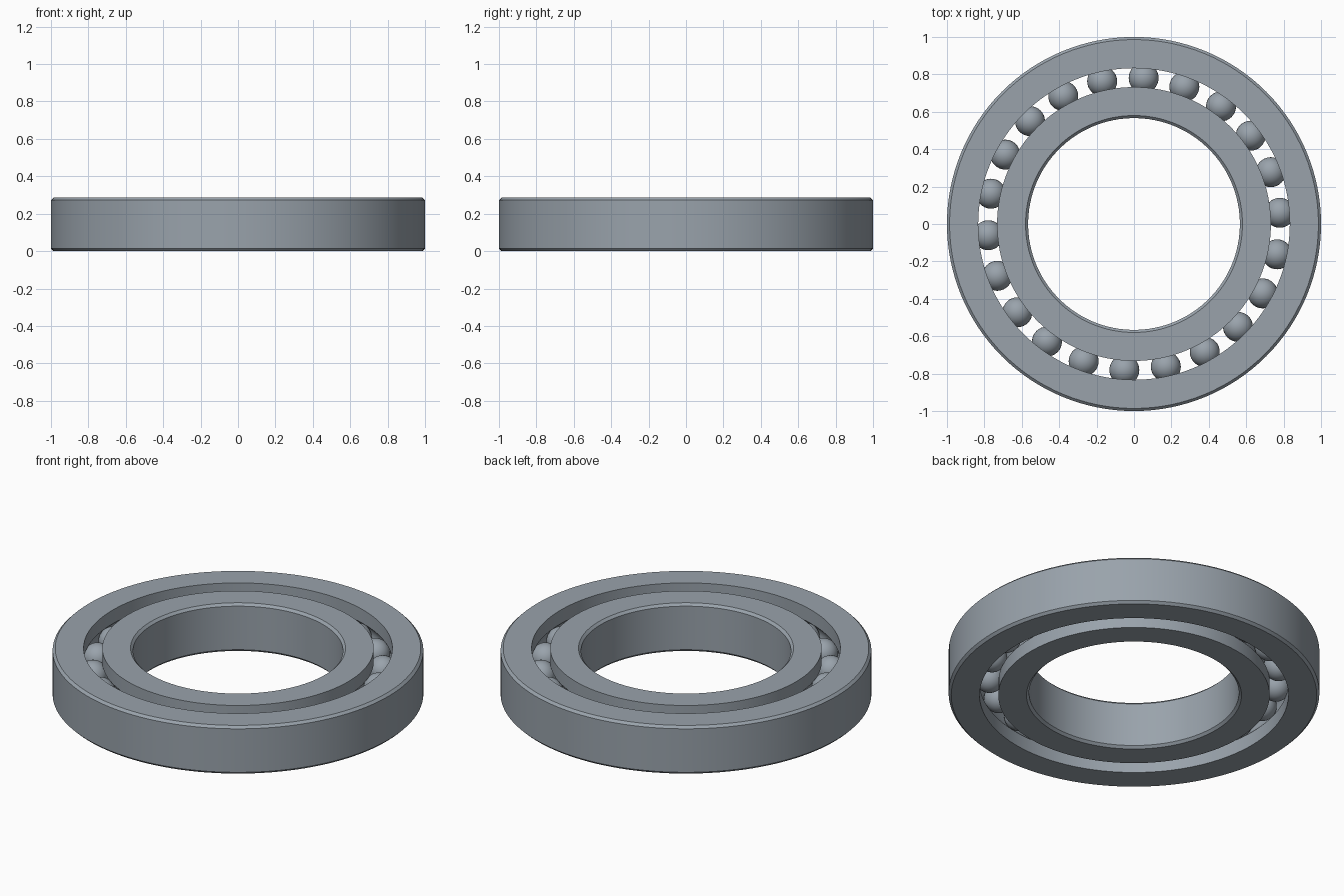
import bpy, bmesh
from math import sin, cos, pi, radians, asin, acos

cube = bpy.data.objects.get("Cube")
if cube:
    bpy.data.objects.remove(cube, do_unlink=True)

HEIGHT = 0.287
MID = HEIGHT / 2
CHAMFER = 0.014
PITCH = 0.782        # radius of the circle of balls
BALL = 0.08
BALLS = 22
SEGMENTS = 128

steel = bpy.data.materials.new("grey steel")
steel.use_nodes = True
colour = (0.32, 0.365, 0.41, 1)
steel.diffuse_color = colour
steel.node_tree.nodes["Principled BSDF"].inputs["Base Color"].default_value = colour


def add_object(name, bm):
    mesh = bpy.data.meshes.new(name)
    bmesh.ops.recalc_face_normals(bm, faces=bm.faces)
    bm.to_mesh(mesh)
    bm.free()
    mesh.materials.append(steel)
    obj = bpy.data.objects.new(name, mesh)
    bpy.context.collection.objects.link(obj)
    bpy.ops.object.select_all(action='DESELECT')
    obj.select_set(True)
    bpy.context.view_layer.objects.active = obj
    bpy.ops.object.shade_smooth_by_angle(angle=radians(30))
    return obj


def race(name, plain, grooved):
    """Lathe a ring: chamfered wall on one side, ball groove on the other."""
    side = 1 if grooved > PITCH else -1
    flat = plain - side * CHAMFER
    profile = [(grooved, 0), (flat, 0), (plain, CHAMFER),
               (plain, HEIGHT - CHAMFER), (flat, HEIGHT), (grooved, HEIGHT)]
    # Groove arc concentric with the balls, from top to bottom
    reach = acos(abs(grooved - PITCH) / BALL)
    steps = 12
    for i in range(steps + 1):
        a = reach * (1 - 2 * i / steps)
        profile.append((PITCH + side * BALL * cos(a), MID + BALL * sin(a)))

    bm = bmesh.new()
    loops = []
    for s in range(SEGMENTS):
        t = 2 * pi * s / SEGMENTS
        loops.append([bm.verts.new((r * cos(t), r * sin(t), z)) for r, z in profile])
    n = len(profile)
    for s in range(SEGMENTS):
        a, b = loops[s], loops[(s + 1) % SEGMENTS]
        for i in range(n):
            j = (i + 1) % n
            bm.faces.new((a[i], b[i], b[j], a[j]))
    return add_object(name, bm)


# Rings
race("outer_ring", 1.0, 0.833)
race("inner_ring", 0.566, 0.732)

# Balls, sharing one mesh
bm = bmesh.new()
bmesh.ops.create_uvsphere(bm, u_segments=32, v_segments=16, radius=BALL)
first = add_object("ball_1", bm)
for i in range(BALLS):
    ball = first
    if i:
        ball = bpy.data.objects.new(f"ball_{i + 1}", first.data)
        bpy.context.collection.objects.link(ball)
    t = radians(4.4) + 2 * pi * i / BALLS
    ball.location = (PITCH * cos(t), PITCH * sin(t), MID)
